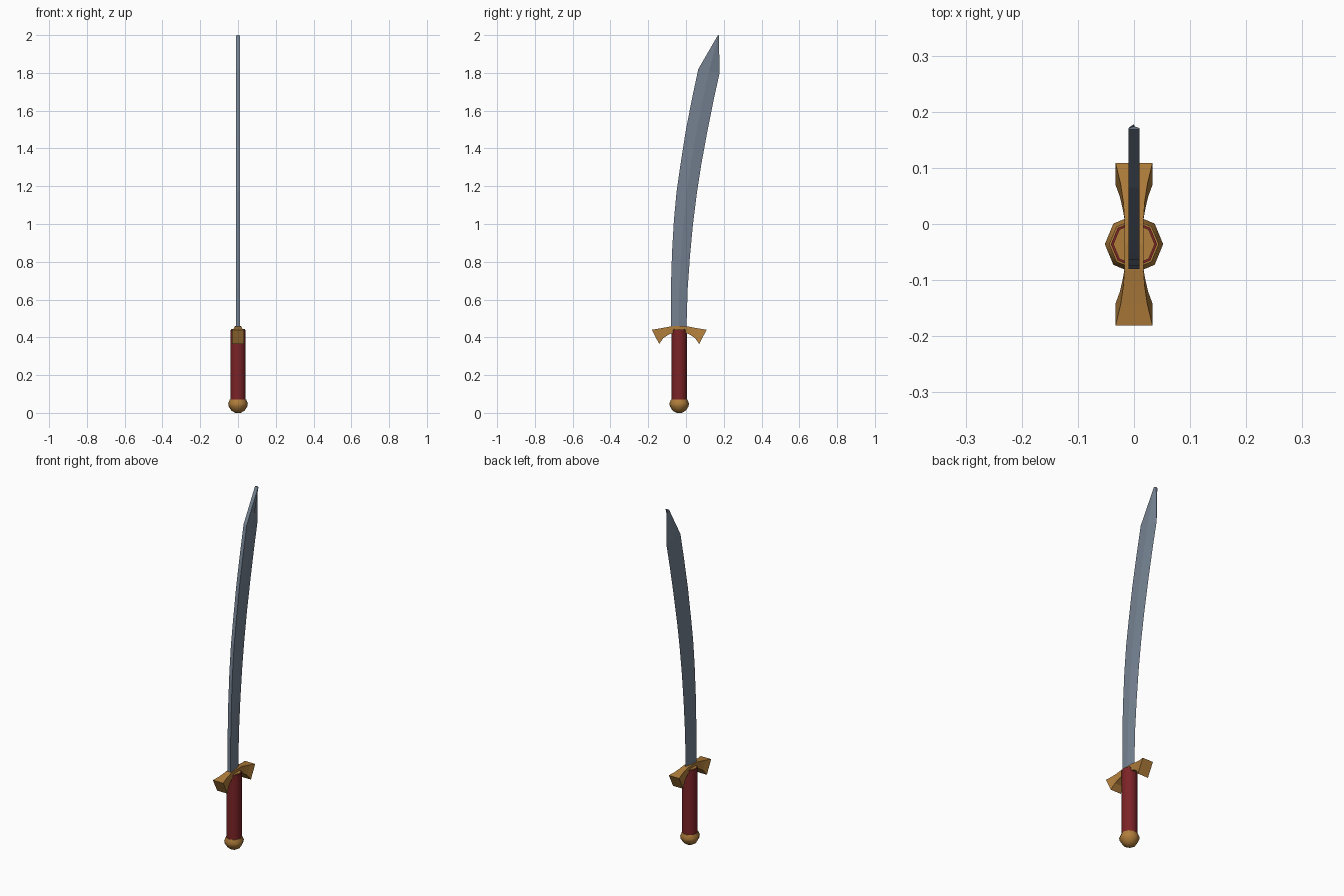
import bpy, bmesh, math

if "Cube" in bpy.data.objects:
    bpy.data.objects.remove(bpy.data.objects["Cube"])

CY = -0.036  # handle axis in y


def material(name, rgb):
    m = bpy.data.materials.new(name)
    m.diffuse_color = (*rgb, 1)
    m.use_nodes = True
    m.node_tree.nodes["Principled BSDF"].inputs["Base Color"].default_value = m.diffuse_color
    return m


STEEL = material("blue grey steel", (0.18, 0.225, 0.29))
GOLD = material("dark gold", (0.44, 0.21, 0.045))
RED = material("dark red", (0.2, 0.017, 0.02))


def loft(name, loops, mats, smooth=None):
    """Skin a row of closed loops and cap both ends."""
    bm = bmesh.new()
    rows = [[bm.verts.new(p) for p in loop] for loop in loops]
    n = len(rows[0])
    for a, b in zip(rows, rows[1:]):
        for i in range(n):
            j = (i + 1) % n
            bm.faces.new((a[i], a[j], b[j], b[i]))
    bm.faces.new(rows[0][::-1])
    bm.faces.new(rows[-1])
    bmesh.ops.remove_doubles(bm, verts=bm.verts, dist=1e-5)
    bmesh.ops.recalc_face_normals(bm, faces=bm.faces)
    me = bpy.data.meshes.new(name)
    bm.to_mesh(me)
    bm.free()
    for m in mats:
        me.materials.append(m)
    ob = bpy.data.objects.new(name, me)
    bpy.context.collection.objects.link(ob)
    if smooth:
        bpy.ops.object.select_all(action='DESELECT')
        ob.select_set(True)
        bpy.context.view_layer.objects.active = ob
        bpy.ops.object.shade_smooth_by_angle(angle=math.radians(smooth))
    return ob


def ring(r, z, n=8):
    return [(r * math.cos(math.tau * i / n), CY + r * math.sin(math.tau * i / n), z)
            for i in range(n)]


# Blade: flat spine, ridge in the middle, sharp front edge
# rows are (spine y, spine z, edge y, edge z)
rows = [(-0.08, 0.44, 0.002, 0.44), (-0.08, 0.66, 0.009, 0.66),
        (-0.074, 0.85, 0.021, 0.83), (-0.064, 1.02, 0.037, 1.0),
        (-0.05, 1.17, 0.057, 1.16), (-0.03, 1.31, 0.08, 1.31),
        (-0.002, 1.49, 0.113, 1.49), (0.033, 1.67, 0.147, 1.66),
        (0.065, 1.82, 0.178, 1.80)]
T = 0.01
loops = []
for sy, sz, ey, ez in rows:
    ry, rz = (sy + ey) / 2, (sz + ez) / 2
    loops.append([(-T, sy, sz), (T, sy, sz), (T, ry, rz), (0, ey, ez), (-T, ry, rz)])
loops.append([(-T, 0.168, 1.998), (T, 0.168, 1.998), (T, 0.171, 1.998),
              (0, 0.174, 2.0), (-T, 0.171, 1.998)])
loft("blade", loops, [STEEL])

# Guard: drooping flared arms, mirrored about the handle
# stations are (top y, top z, top half width, bottom y, bottom z, bottom half width)
half = [(0.0, 0.46, 0.017, 0.0, 0.425, 0.017), (0.045, 0.458, 0.017, 0.045, 0.42, 0.017),
        (0.075, 0.452, 0.019, 0.062, 0.411, 0.02), (0.108, 0.446, 0.024, 0.084, 0.396, 0.025),
        (0.145, 0.44, 0.033, 0.106, 0.365, 0.033)]
stations = [(-1, s) for s in half[:0:-1]] + [(1, s) for s in half]
loft("guard", [[(-tw, CY + k * ty, tz), (tw, CY + k * ty, tz),
                (bw, CY + k * by, bz), (-bw, CY + k * by, bz)]
               for k, (ty, tz, tw, by, bz, bw) in stations], [GOLD])

# Grip: eight sided, with a gold plate on top inside a thin red rim
loft("grip", [ring(0.041, 0.05), ring(0.041, 0.44)], [RED], smooth=50)
loft("grip_top_plate", [ring(0.037, 0.436), ring(0.037, 0.444)], [GOLD])

# Pommel: low-poly knob
loft("pommel", [ring(0.014, 0.0), ring(0.035, 0.012), ring(0.049, 0.034),
                ring(0.052, 0.05), ring(0.044, 0.07)], [GOLD], smooth=50)
